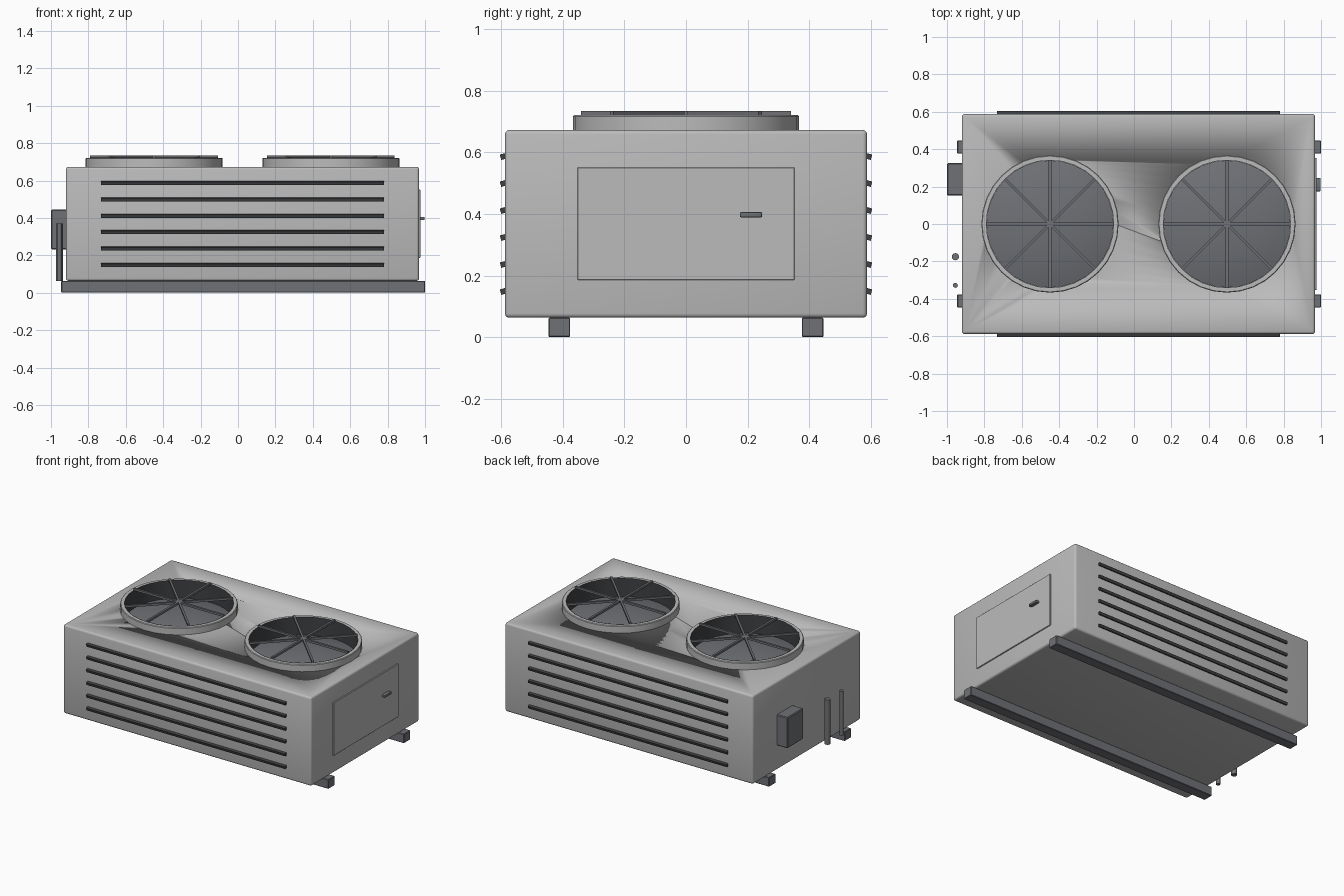
import bpy, bmesh, math

if "Cube" in bpy.data.objects:
    bpy.data.objects.remove(bpy.data.objects["Cube"])

def material(name, c):
    m = bpy.data.materials.new(name)
    m.diffuse_color = (*c, 1)
    m.use_nodes = True
    m.node_tree.nodes["Principled BSDF"].inputs["Base Color"].default_value = m.diffuse_color
    return m

CASING = material("casing_grey", (0.5, 0.5, 0.5))
STEEL = material("dark_steel", (0.16, 0.165, 0.18))
DARK = material("charcoal", (0.05, 0.052, 0.055))

def finish(ob, mat):
    ob.data.materials.append(mat)
    bpy.context.view_layer.objects.active = ob
    bpy.ops.object.select_all(action='DESELECT')
    ob.select_set(True)
    bpy.ops.object.shade_smooth_by_angle(angle=math.radians(35))
    return ob

def make(name, bm, mat, loc=(0, 0, 0), rot=(0, 0, 0)):
    me = bpy.data.meshes.new(name)
    bm.to_mesh(me)
    bm.free()
    ob = bpy.data.objects.new(name, me)
    bpy.context.collection.objects.link(ob)
    ob.location, ob.rotation_euler = loc, rot
    return finish(ob, mat)

def box(name, lo, hi, mat, bevel=0.0, segs=1, rot=(0, 0, 0)):
    size = [b - a for a, b in zip(lo, hi)]
    bm = bmesh.new()
    bmesh.ops.create_cube(bm, size=1)
    bmesh.ops.scale(bm, vec=size, verts=bm.verts)
    if bevel:
        bmesh.ops.bevel(bm, geom=bm.edges[:], offset=bevel, segments=segs,
                        profile=0.5, affect='EDGES')
    return make(name, bm, mat, [(a + b) / 2 for a, b in zip(lo, hi)], rot)

def cylinder(name, x, y, z0, z1, r, mat, sides=32):
    bm = bmesh.new()
    bmesh.ops.create_cone(bm, cap_ends=True, segments=sides, radius1=r, radius2=r, depth=z1 - z0)
    return make(name, bm, mat, (x, y, (z0 + z1) / 2))

def lathe(name, x, profile, mat, closed=False, sides=32):
    bm = bmesh.new()
    vs = [bm.verts.new((r, 0, z)) for r, z in profile]
    pairs = list(zip(vs, vs[1:] + vs[:1])) if closed else list(zip(vs, vs[1:]))
    es = [bm.edges.new(p) for p in pairs]
    bmesh.ops.spin(bm, geom=vs + es, cent=(0, 0, 0), axis=(0, 0, 1),
                   angle=2 * math.pi, steps=sides)
    bmesh.ops.remove_doubles(bm, verts=bm.verts, dist=1e-4)
    bmesh.ops.recalc_face_normals(bm, faces=bm.faces)
    if not closed:
        # open shells face upward
        if sum(f.normal.z for f in bm.faces) < 0:
            bmesh.ops.reverse_faces(bm, faces=bm.faces)
    return make(name, bm, mat, (x, 0, 0))

# Main casing
casing = box("casing", (-0.92, -0.588, 0.063), (0.968, 0.588, 0.673), CASING, 0.014, 3)

# Two fans: well, shroud ring, domed floor and radial guard
for side, fx in (("left", -0.449), ("right", 0.497)):
    cutter = cylinder(side + "_well_cutter", fx, 0, 0.58, 0.8, 0.345, CASING)
    cutter.hide_render = True
    cutter.hide_set(True)
    mod = casing.modifiers.new(side + "_well", 'BOOLEAN')
    mod.operation, mod.solver, mod.object = 'DIFFERENCE', 'EXACT', cutter
    lathe(side + "_fan_ring", fx,
          [(0.341, 0.66), (0.367, 0.66), (0.367, 0.717), (0.363, 0.721), (0.341, 0.721)],
          CASING, closed=True)
    lathe(side + "_well_lining", fx, [(0.34, 0.596), (0.34, 0.722)], DARK)
    lathe(side + "_fan_dome", fx,
          [(0, 0.645), (0.1, 0.641), (0.2, 0.63), (0.28, 0.614), (0.34, 0.597)], STEEL)
    for i in range(4):
        box(f"{side}_guard_bar_{i}", (fx - 0.341, -0.007, 0.72), (fx + 0.341, 0.007, 0.734),
            STEEL, rot=(0, 0, i * math.pi / 4))

# Angled louvre slats, front and back
for i in range(6):
    z = 0.15 + i * 0.0876
    for s, side in ((-1, "front"), (1, "back")):
        y0, y1 = sorted((s * 0.574, s * 0.603))
        box(f"{side}_slat_{i}", (-0.733, y0, z - 0.009), (0.78, y1, z + 0.009),
            DARK, rot=(-s * math.radians(15), 0, 0))

# Base rails
for s, side in ((-1, "front"), (1, "back")):
    y = s * 0.411
    box(side + "_rail", (-0.945, y - 0.035, 0), (1.0, y + 0.035, 0.064), STEEL, 0.003)

# Access panel and its handle
box("access_panel", (0.96, -0.353, 0.186), (0.975, 0.353, 0.551), CASING, 0.002)
box("panel_handle", (0.97, 0.175, 0.389), (0.998, 0.247, 0.406), STEEL, 0.004, 2)

# Electrical box and pipes on the left end
box("electrical_box", (-1.0, 0.152, 0.232), (-0.915, 0.325, 0.444), STEEL, 0.005)
cylinder("large_pipe", -0.955, -0.175, 0.064, 0.371, 0.019, STEEL, 20)
cylinder("small_pipe", -0.955, -0.328, 0.064, 0.371, 0.013, STEEL, 20)
